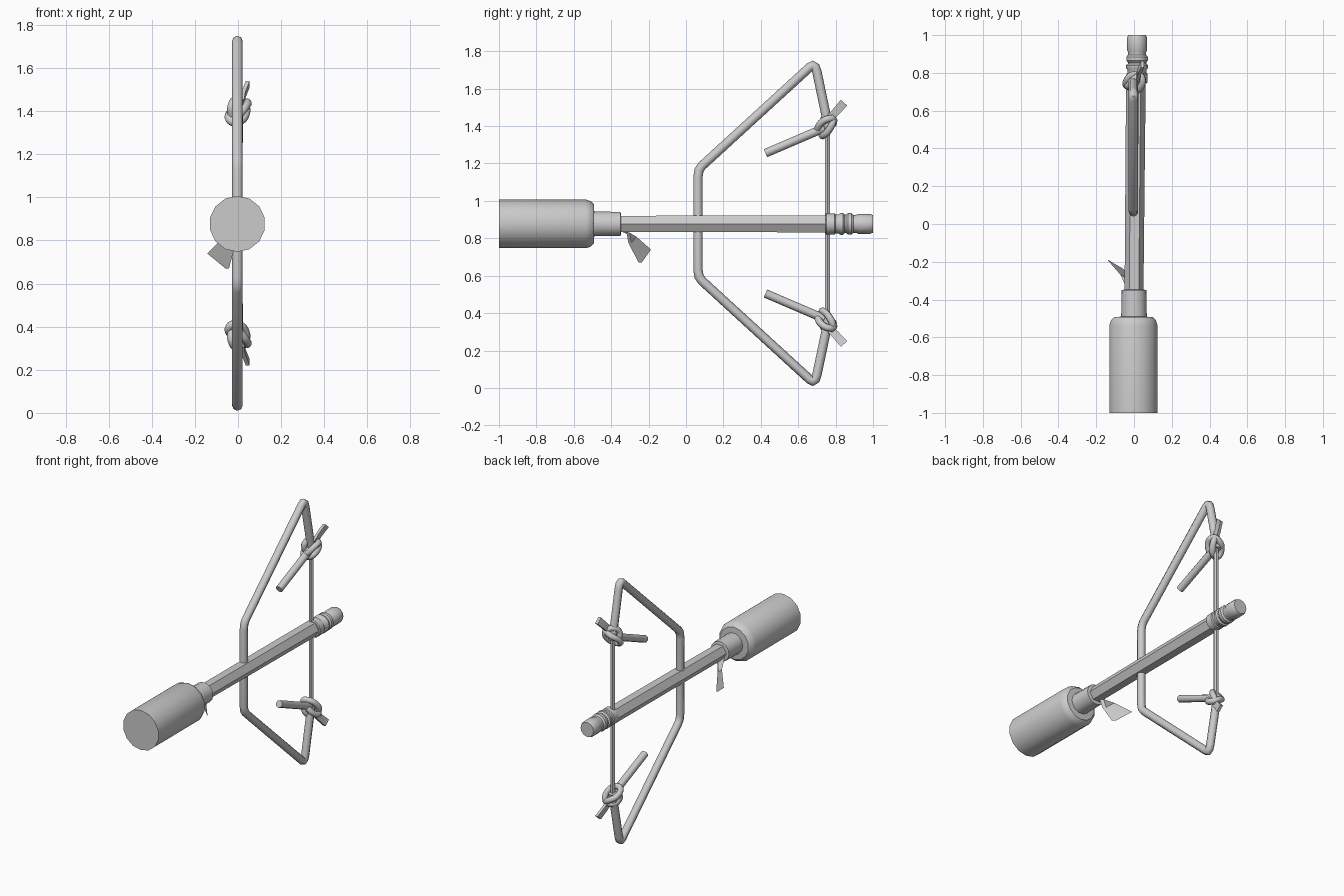
import bpy, bmesh, math
from mathutils import Vector

if "Cube" in bpy.data.objects:
    bpy.data.objects.remove(bpy.data.objects["Cube"])

grey = bpy.data.materials.new("light_grey")
grey.diffuse_color = (0.6, 0.6, 0.6, 1)
grey.use_nodes = True
grey.node_tree.nodes["Principled BSDF"].inputs["Base Color"].default_value = grey.diffuse_color
AXIS_Z = 0.877      # height of the arrow
MID_Z = 0.88        # mirror height of the bow


def finish(ob, angle=40):
    ob.data.materials.clear()
    ob.data.materials.append(grey)
    bpy.ops.object.select_all(action='DESELECT')
    ob.select_set(True)
    bpy.context.view_layer.objects.active = ob
    bpy.ops.object.shade_smooth_by_angle(angle=math.radians(angle))
    return ob


def from_bmesh(name, bm, angle=40):
    bmesh.ops.recalc_face_normals(bm, faces=bm.faces)
    me = bpy.data.meshes.new(name)
    bm.to_mesh(me)
    bm.free()
    ob = bpy.data.objects.new(name, me)
    bpy.context.collection.objects.link(ob)
    return finish(ob, angle)


def loft(name, rings, angle=40):
    """Skin a list of equally long point loops and cap both ends."""
    bm = bmesh.new()
    loops = [[bm.verts.new(p) for p in ring] for ring in rings]
    n = len(loops[0])
    for a, b in zip(loops, loops[1:]):
        for i in range(n):
            j = (i + 1) % n
            bm.faces.new((a[i], a[j], b[j], b[i]))
    bm.faces.new(loops[0])
    bm.faces.new(loops[-1])
    return from_bmesh(name, bm, angle)


def lathe(name, profile, sides, x0=0.0, x1=None, turn=0.0, angle=40):
    """Round part along y from (y, radius) pairs; x drifts from x0 to x1."""
    x1 = x0 if x1 is None else x1
    ya, yb = profile[0][0], profile[-1][0]
    rings = []
    for y, r in profile:
        cx = x0 + (x1 - x0) * (y - ya) / (yb - ya)
        rings.append([(cx + r * math.cos(turn + math.tau * i / sides), y,
                       AXIS_Z + r * math.sin(turn + math.tau * i / sides))
                      for i in range(sides)])
    return loft(name, rings, angle)


def tube(name, points, radius, smooth=False, res=2):
    """Round cord or rod through the points."""
    cu = bpy.data.curves.new(name, 'CURVE')
    cu.dimensions = '3D'
    cu.bevel_depth = radius
    cu.bevel_resolution = res
    cu.use_fill_caps = True
    if smooth:
        sp = cu.splines.new('BEZIER')
        sp.resolution_u = 5
        sp.bezier_points.add(len(points) - 1)
        for bp, p in zip(sp.bezier_points, points):
            bp.co = p
            bp.handle_left_type = bp.handle_right_type = 'AUTO'
    else:
        sp = cu.splines.new('POLY')
        sp.points.add(len(points) - 1)
        for sp_pt, p in zip(sp.points, points):
            sp_pt.co = (*p, 1)
    ob = bpy.data.objects.new(name, cu)
    bpy.context.collection.objects.link(ob)
    bpy.ops.object.select_all(action='DESELECT')
    ob.select_set(True)
    bpy.context.view_layer.objects.active = ob
    bpy.ops.object.convert(target='MESH')
    return finish(bpy.context.object, 50)


def flip(points):
    return [(x, y, 2 * MID_Z - z) for x, y, z in points]


# Arrow: blunt can head, neck, six-sided shaft, ringed tail
lathe("can_head", [(-1.0, 0.13), (-0.535, 0.13), (-0.51, 0.122), (-0.493, 0.105),
                   (-0.49, 0.06)], 14, -0.003, turn=math.pi / 14)
lathe("neck", [(-0.51, 0.068), (-0.35, 0.066), (-0.347, 0.05)], 14)
lathe("shaft", [(-0.36, 0.05), (0.76, 0.052)], 6, 0.0, 0.01, angle=20)
lathe("tail_cap", [(0.745, 0.05), (0.75, 0.056), (0.795, 0.056), (0.80, 0.05), (0.815, 0.05),
                   (0.825, 0.058), (0.84, 0.058), (0.848, 0.049), (0.856, 0.049),
                   (0.865, 0.057), (0.885, 0.057), (0.895, 0.048), (0.91, 0.048),
                   (0.92, 0.053), (0.985, 0.053), (1.0, 0.047)], 12, 0.016)

# Loose flap hanging from the shaft behind the neck
flap = [((-0.02, -0.37, 0.85), (-0.01, -0.31, 0.83)),
        ((-0.065, -0.275, 0.81), (-0.022, -0.30, 0.775)),
        ((-0.135, -0.195, 0.74), (-0.05, -0.245, 0.67))]
thick = Vector((0.008, -0.008, 0.0))
loft("flap", [[Vector(a) - thick, Vector(b) - thick, Vector(b) + thick, Vector(a) + thick]
              for a, b in flap], 20)

# Bow frame, one bent rod reaching from string knot to string knot
half = [(0, 0.765, 1.38), (0, 0.70, 1.69), (0, 0.692, 1.715), (0, 0.678, 1.725), (0, 0.662, 1.715),
        (0, 0.085, 1.187), (0, 0.07, 1.165), (0, 0.064, 1.13)]
bow = [(-0.003, y, z) for _, y, z in half]
tube("bow_frame", bow + flip(bow)[::-1], 0.025)
string = [(0, 0.757, 1.41)]
tube("bow_string", string + flip(string), 0.016, res=1)

# Knots with a rod-like end and a flat tail, mirrored top and bottom
rod = [(0.0, 0.425, 1.255), (0.0, 0.74, 1.39)]
wrap = [(0.0, 0.70, 1.375), (0.035, 0.725, 1.42), (0.04, 0.775, 1.44), (0.0, 0.79, 1.42),
        (-0.038, 0.76, 1.39), (-0.035, 0.73, 1.355), (0.0, 0.735, 1.35),
        (0.033, 0.765, 1.38), (0.033, 0.785, 1.43), (0.0, 0.765, 1.455),
        (-0.03, 0.73, 1.425), (-0.03, 0.74, 1.38)]
tail = [((0.02, 0.765, 1.44), 0.02), ((0.025, 0.80, 1.475), 0.021), ((0.045, 0.845, 1.525), 0.023)]
for side in ("upper", "lower"):
    up = side == "upper"
    tube(side + "_cord_end", rod if up else flip(rod), 0.023)
    tube(side + "_knot", wrap if up else flip(wrap), 0.019, smooth=True)
    rings = []
    for (x, y, z), w in tail:
        dy, dz = w * 0.75, -w * 0.66
        ring = [(x - 0.009, y - dy, z - dz), (x + 0.009, y - dy, z - dz),
                (x + 0.009, y + dy, z + dz), (x - 0.009, y + dy, z + dz)]
        rings.append(ring if up else flip(ring))
    loft(side + "_knot_tail", rings)
